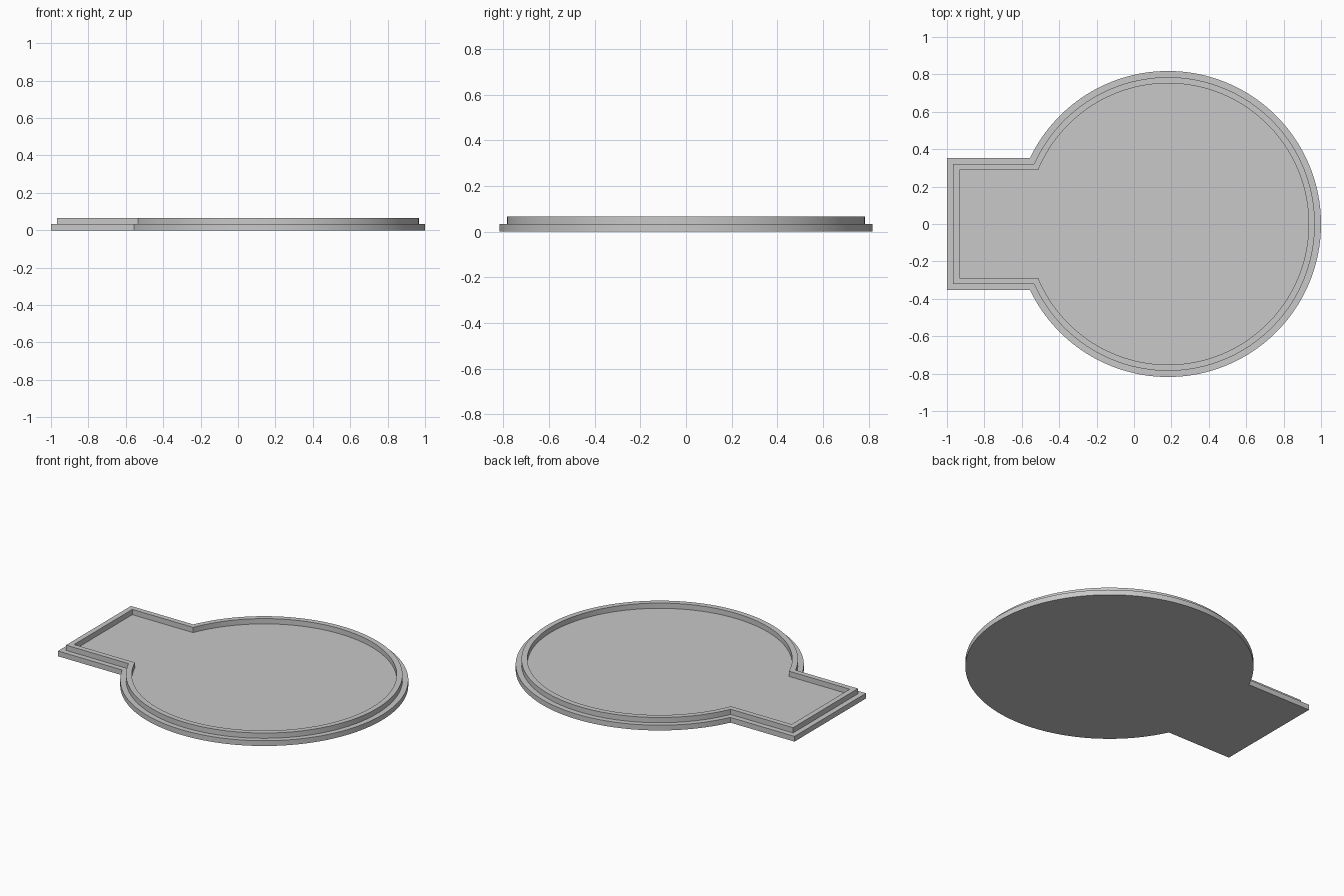
import bpy
import bmesh
import math

# Remove the default cube
cube = bpy.data.objects.get("Cube")
if cube:
    bpy.data.objects.remove(cube, do_unlink=True)

RADIUS = 0.818        # round part
CENTRE_X = 1 - RADIUS
HALF_TAB = 0.354      # half width of the square tab
STEP = 0.033          # ledge width, rim width and layer height
SEGMENTS = 144

grey = bpy.data.materials.new("light_grey")
grey.use_nodes = True
colour = (0.58, 0.58, 0.58, 1)
grey.diffuse_color = colour
grey.node_tree.nodes["Principled BSDF"].inputs["Base Color"].default_value = colour


def outline(inset):
    """Keyhole outline, counter-clockwise, moved inwards by inset."""
    r, half, end = RADIUS - inset, HALF_TAB - inset, -1 + inset
    start = math.pi - math.asin(half / r)
    arc = [-start + 2 * start * i / SEGMENTS for i in range(SEGMENTS + 1)]
    points = [(CENTRE_X + r * math.cos(a), r * math.sin(a)) for a in arc]
    return points + [(end, half), (end, -half)]


# Stepped section from the underside, over the ledge and rim, to the tray floor
section = [(0, 0), (0, 1), (1, 1), (1, 2), (2, 2), (2, 1)]

bm = bmesh.new()
rings = [[bm.verts.new((x, y, level * STEP)) for x, y in outline(inset * STEP)]
         for inset, level in section]
for low, high in zip(rings, rings[1:]):
    for i in range(len(low)):
        j = (i + 1) % len(low)
        bm.faces.new((low[i], low[j], high[j], high[i]))

# Underside and tray floor
bm.faces.new(reversed(rings[0]))
bm.faces.new(rings[-1])
bmesh.ops.recalc_face_normals(bm, faces=bm.faces)

mesh = bpy.data.meshes.new("keyhole_tray")
bm.to_mesh(mesh)
bm.free()
mesh.materials.append(grey)
tray = bpy.data.objects.new("keyhole_tray", mesh)
bpy.context.collection.objects.link(tray)

# Smooth the round walls, keep the steps crisp
bpy.ops.object.select_all(action="DESELECT")
tray.select_set(True)
bpy.context.view_layer.objects.active = tray
bpy.ops.object.shade_smooth_by_angle(angle=math.radians(30))
